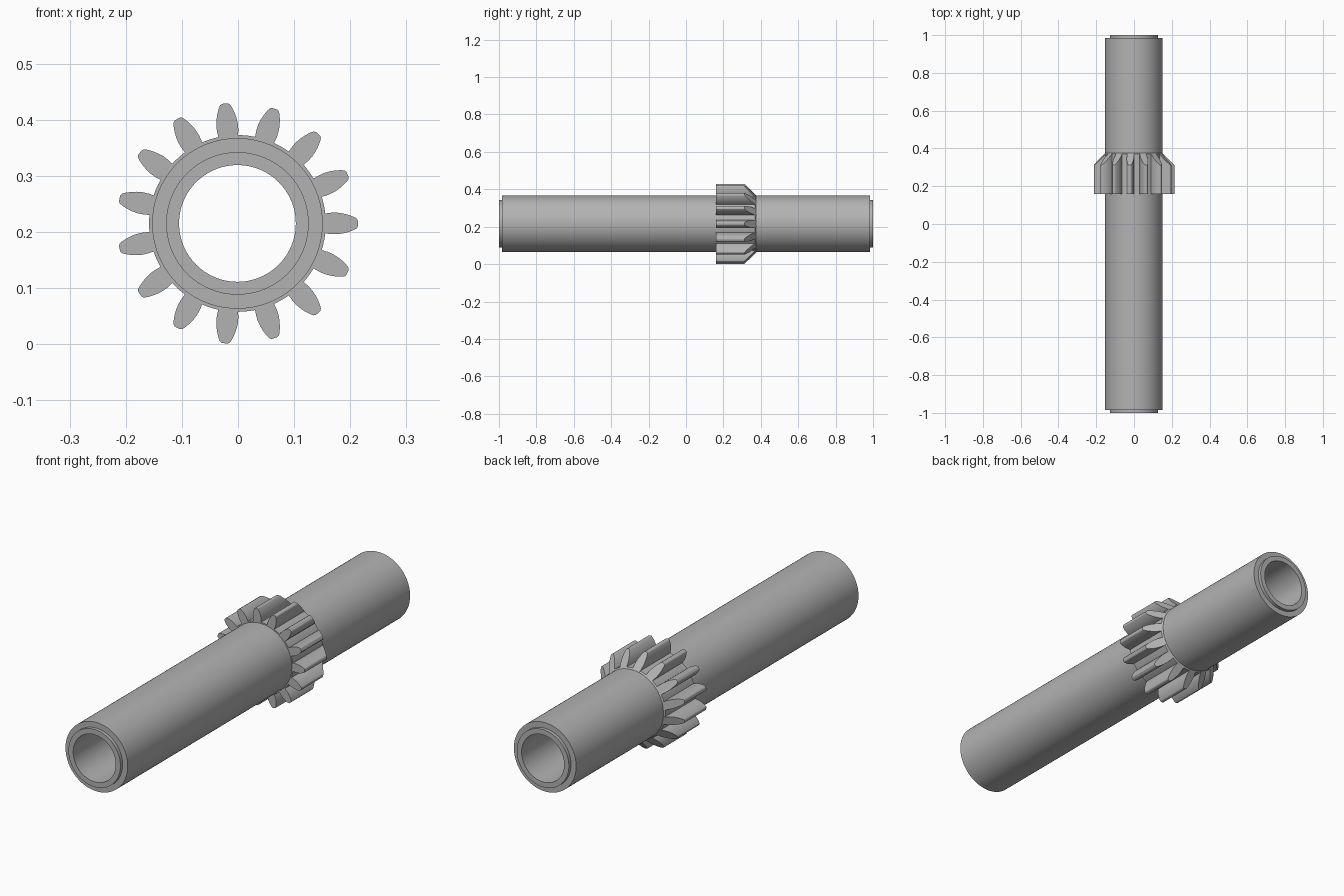
import bpy, bmesh, math

cube = bpy.data.objects.get("Cube")
if cube:
    bpy.data.objects.remove(cube)

CENTRE = (-0.001, 0, 0.2155)
TEETH = 15
SEGMENTS = 96

steel = bpy.data.materials.new("grey_steel")
steel.use_nodes = True
steel.diffuse_color = (0.45, 0.45, 0.45, 1)
steel.node_tree.nodes["Principled BSDF"].inputs["Base Color"].default_value = steel.diffuse_color


def add_part(name, bm):
    bmesh.ops.recalc_face_normals(bm, faces=bm.faces)
    mesh = bpy.data.meshes.new(name)
    bm.to_mesh(mesh)
    bm.free()
    mesh.materials.append(steel)
    obj = bpy.data.objects.new(name, mesh)
    obj.location = CENTRE
    bpy.context.collection.objects.link(obj)
    bpy.ops.object.select_all(action="DESELECT")
    obj.select_set(True)
    bpy.context.view_layer.objects.active = obj
    bpy.ops.object.shade_smooth_by_angle(angle=math.radians(30))
    return obj


def lathe(name, profile):
    """Revolve a closed (radius, y) profile around the y axis."""
    bm = bmesh.new()
    rings = []
    for i in range(SEGMENTS):
        a = math.tau * i / SEGMENTS
        rings.append([bm.verts.new((r * math.cos(a), y, r * math.sin(a))) for r, y in profile])
    n = len(profile)
    for i, ring in enumerate(rings):
        nxt = rings[(i + 1) % SEGMENTS]
        for j in range(n):
            k = (j + 1) % n
            bm.faces.new((ring[j], ring[k], nxt[k], nxt[j]))
    return add_part(name, bm)


# Hollow shaft with a narrow raised lip at each end
BORE, LIP, SHAFT = 0.104, 0.127, 0.152
lathe("hollow_shaft", [(BORE, -1), (LIP, -1), (LIP, -0.985), (SHAFT, -0.985),
                       (SHAFT, 0.985), (LIP, 0.985), (LIP, 1), (BORE, 1)])

# Gear root band, bevelled at the back
FRONT, BACK, ROOT = 0.16, 0.375, 0.1575
lathe("gear_root", [(0.14, FRONT), (ROOT, FRONT), (ROOT, BACK - ROOT + SHAFT),
                    (SHAFT, BACK), (0.14, BACK)])

# Gear teeth: (radius, half width) rows, cut by a 45 degree cone at the back
TOOTH = [(0.15, 0.0172), (0.158, 0.018), (0.168, 0.0192), (0.178, 0.0192),
         (0.188, 0.0178), (0.198, 0.0152), (0.207, 0.0118), (0.2125, 0.0088),
         (0.2148, 0.005)]
bm = bmesh.new()
for t in range(TEETH):
    a = math.tau * t / TEETH
    c, s = math.cos(a), math.sin(a)
    rows = []
    for r, w in TOOTH:
        back = BACK - (r - SHAFT)
        rows.append([bm.verts.new((r * c - h * s, y, r * s + h * c))
                     for h, y in ((-w, FRONT), (w, FRONT), (w, back), (-w, back))])
    for low, high in zip(rows, rows[1:]):
        for j in range(4):
            k = (j + 1) % 4
            bm.faces.new((low[j], low[k], high[k], high[j]))
    bm.faces.new(rows[0])
    bm.faces.new(rows[-1])
add_part("gear_teeth", bm)
